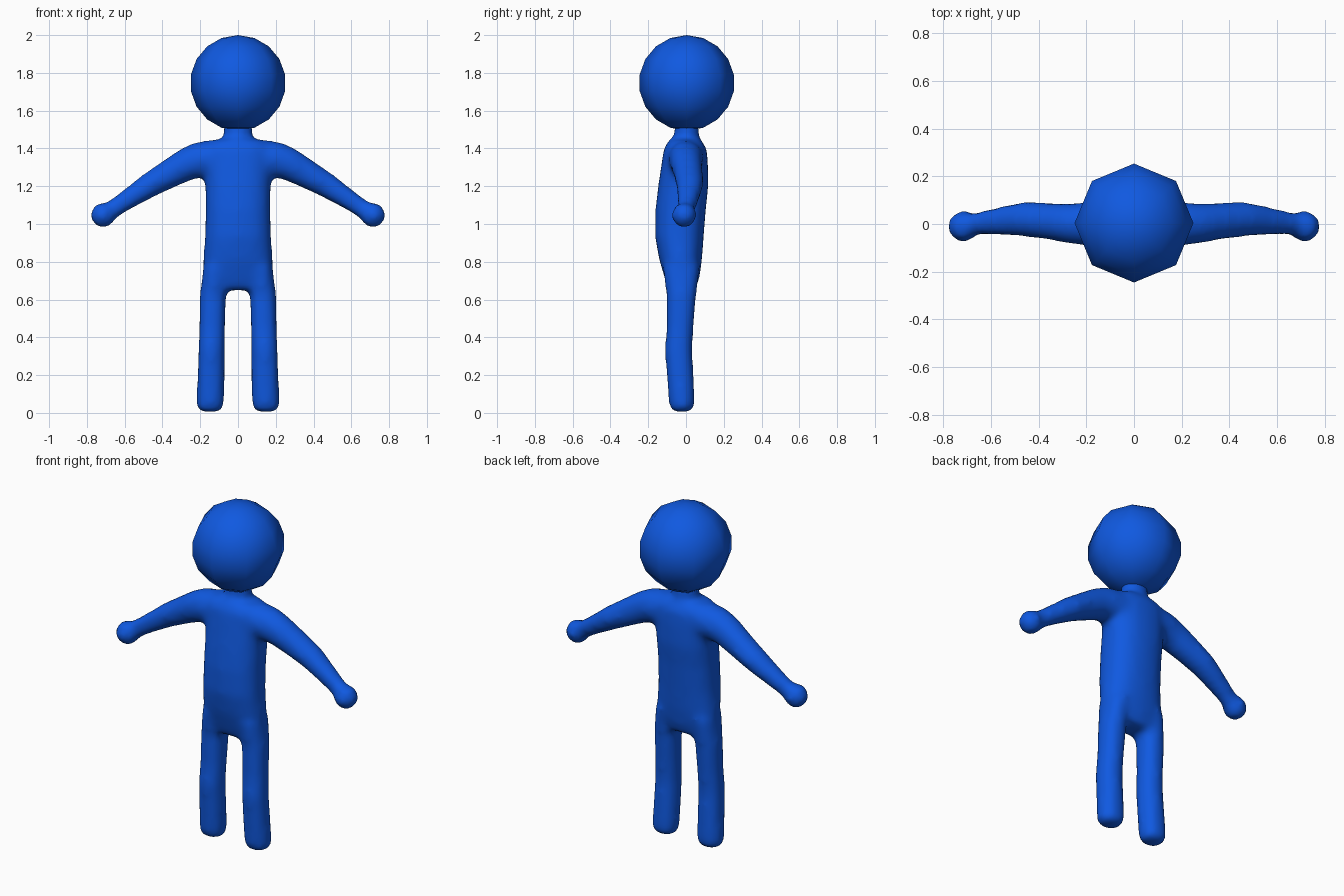
import bpy, bmesh
from math import cos, sin, pi, copysign
from mathutils import Vector, Matrix

cube = bpy.data.objects.get("Cube")
if cube:
    bpy.data.objects.remove(cube, do_unlink=True)

blue = bpy.data.materials.new("blue")
blue.use_nodes = True
blue.diffuse_color = (0.005, 0.1, 0.75, 1)
blue.node_tree.nodes["Principled BSDF"].inputs["Base Color"].default_value = blue.diffuse_color


def add_object(name, bm):
    bmesh.ops.recalc_face_normals(bm, faces=bm.faces)
    for face in bm.faces:
        face.smooth = True
    mesh = bpy.data.meshes.new(name)
    bm.to_mesh(mesh)
    bm.free()
    mesh.materials.append(blue)
    obj = bpy.data.objects.new(name, mesh)
    bpy.context.collection.objects.link(obj)
    return obj


def loft(bm, stations, power=1.0, sides=20):
    """Closed tube through (centre, half-axis u, half-axis v) stations."""
    def bend(t):
        return copysign(abs(t) ** power, t)
    rings = []
    for c, u, v in stations:
        angles = [2 * pi * i / sides for i in range(sides)]
        rings.append([bm.verts.new(Vector(c) + Vector(u) * bend(cos(a)) + Vector(v) * bend(sin(a)))
                      for a in angles])
    for low, high in zip(rings, rings[1:]):
        for i in range(sides):
            j = (i + 1) % sides
            bm.faces.new((low[i], low[j], high[j], high[i]))
    bm.faces.new(rings[0])
    bm.faces.new(rings[-1])


def upright(x, z, half_x, front, back):
    return ((x, (front + back) / 2, z), (half_x, 0, 0), (0, (back - front) / 2, 0))


body = bmesh.new()

# Torso and neck: height, half width, front y, back y
torso = [(0.65, 0.16, -0.09, 0.05), (0.72, 0.187, -0.115, 0.072), (0.81, 0.185, -0.142, 0.085),
         (0.93, 0.176, -0.164, 0.094), (1.08, 0.172, -0.162, 0.106), (1.2, 0.174, -0.148, 0.119),
         (1.32, 0.18, -0.13, 0.117), (1.4, 0.19, -0.118, 0.11), (1.445, 0.14, -0.09, 0.08)]
loft(body, [upright(0, *s) for s in torso], 0.85)
neck = [(1.38, 0.09, -0.08, 0.09), (1.46, 0.075, -0.06, 0.07), (1.54, 0.078, -0.065, 0.07)]
loft(body, [upright(0, *s) for s in neck])

# Legs: centre x, height, half width, front y, back y
leg = [(0.148, 0.005, 0.055, -0.07, 0.025), (0.147, 0.035, 0.073, -0.09, 0.047),
       (0.145, 0.1, 0.074, -0.095, 0.046), (0.141, 0.33, 0.07, -0.113, 0.034),
       (0.137, 0.45, 0.069, -0.104, 0.04), (0.133, 0.62, 0.07, -0.104, 0.055),
       (0.115, 0.78, 0.068, -0.125, 0.075)]

# Arms: centre x, centre z, half thickness, centre y, half depth
arm = [(0.1, 1.345, 0.105, 0, 0.1), (0.2, 1.34, 0.098, 0, 0.092), (0.27, 1.317, 0.088, 0.002, 0.085),
       (0.36, 1.267, 0.078, 0.012, 0.078), (0.47, 1.205, 0.067, 0.02, 0.073),
       (0.57, 1.14, 0.056, 0.012, 0.06), (0.66, 1.08, 0.05, 0.002, 0.047), (0.71, 1.05, 0.05, -0.005, 0.047)]

for side in (-1, 1):
    loft(body, [upright(side * x, *rest) for x, *rest in leg], 0.9)
    stations = []
    for x, z, thick, y, deep in arm:
        tilt = min(1, max(0, (x - 0.1) / 0.2)) * 0.55
        stations.append(((side * x, y, z), (side * thick * sin(tilt), 0, thick * cos(tilt)), (0, deep, 0)))
    loft(body, stations)
    # Rounded hand
    bmesh.ops.create_uvsphere(body, u_segments=12, v_segments=8, radius=0.069,
                              matrix=Matrix.Translation((side * 0.715, -0.01, 1.047)))

# Fuse the limbs and soften the armpits and crotch
body_obj = add_object("body", body)
fuse = body_obj.modifiers.new("fuse", 'REMESH')
fuse.mode = 'VOXEL'
fuse.voxel_size = 0.018
fuse.use_smooth_shade = True
soften = body_obj.modifiers.new("soften", 'SMOOTH')
soften.factor = 0.5
soften.iterations = 12

# Eight-sided ball head with smooth shading
head = bmesh.new()
bmesh.ops.create_uvsphere(head, u_segments=8, v_segments=9, radius=0.253,
                          matrix=Matrix.Translation((0, 0.004, 1.747)))
add_object("head", head)
